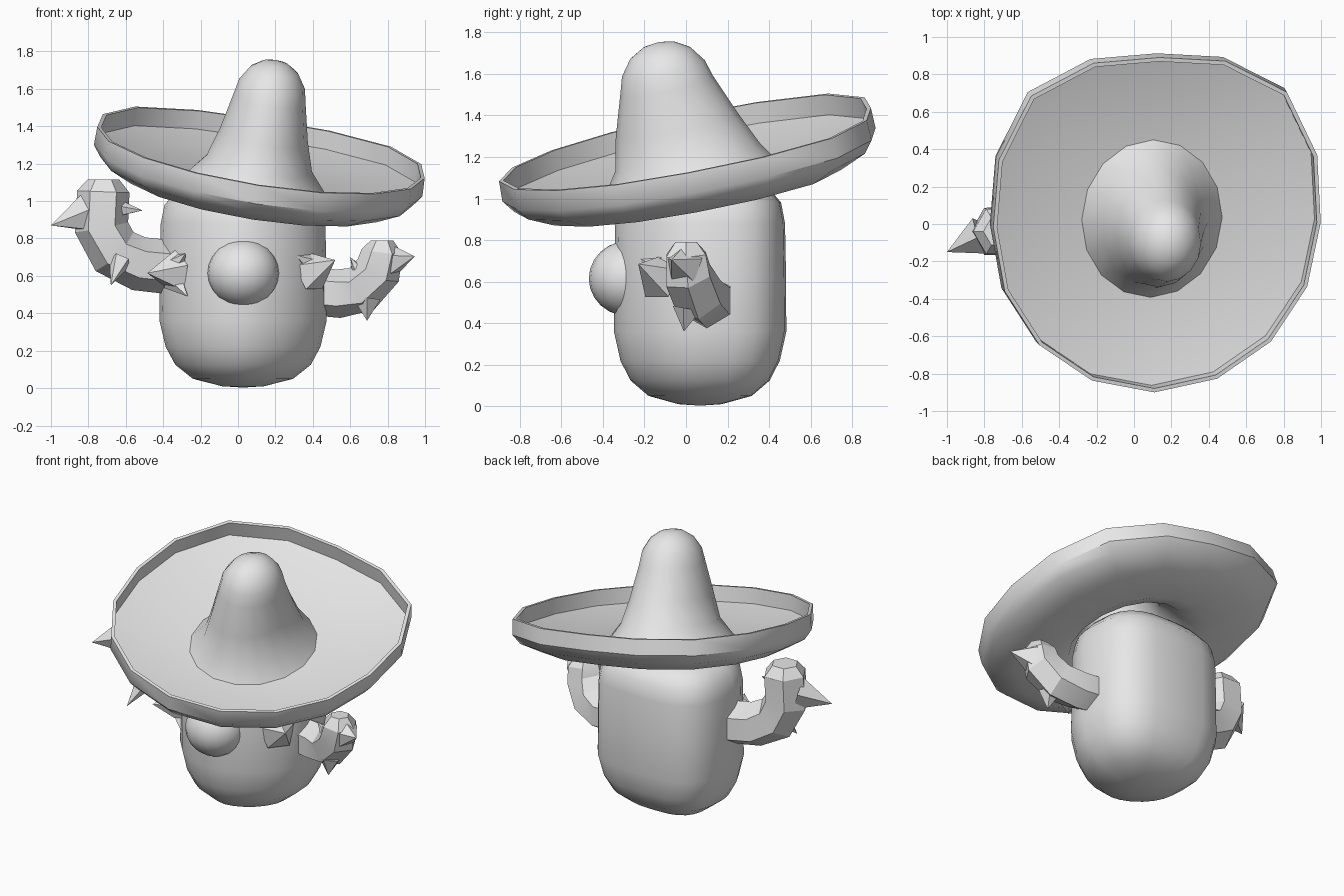
import bpy, bmesh, math
from mathutils import Vector, Matrix

cube = bpy.data.objects.get("Cube")
if cube:
    bpy.data.objects.remove(cube, do_unlink=True)

grey = bpy.data.materials.new("plain_grey")
grey.use_nodes = True
grey.diffuse_color = (0.8, 0.8, 0.8, 1)
grey.node_tree.nodes["Principled BSDF"].inputs["Base Color"].default_value = (0.8, 0.8, 0.8, 1)


def finish(name, bm, angle):
    """Clean the mesh, make the object and shade it."""
    bmesh.ops.remove_doubles(bm, verts=bm.verts, dist=0.0005)
    bmesh.ops.recalc_face_normals(bm, faces=bm.faces)
    mesh = bpy.data.meshes.new(name)
    bm.to_mesh(mesh)
    bm.free()
    mesh.materials.append(grey)
    obj = bpy.data.objects.new(name, mesh)
    bpy.context.collection.objects.link(obj)
    bpy.ops.object.select_all(action='DESELECT')
    obj.select_set(True)
    bpy.context.view_layer.objects.active = obj
    bpy.ops.object.shade_smooth_by_angle(angle=math.radians(angle))
    return obj


def loft(bm, rings):
    """Bridge rings of points with quads."""
    loops = [[bm.verts.new(p) for p in ring] for ring in rings]
    for a, b in zip(loops, loops[1:]):
        n = len(a)
        for i in range(n):
            j = (i + 1) % n
            bm.faces.new((a[i], a[j], b[j], b[i]))
    return loops


# Body: rounded column, squarer at the back
def body_ring(z, k, sides=24):
    ring = []
    for i in range(sides):
        a = 2 * math.pi * i / sides
        c, s = math.cos(a), math.sin(a)
        e = 2 / (3.1 if s > 0 else 1.76)
        ring.append((0.027 + k * 0.447 * math.copysign(abs(c) ** e, c),
                     0.068 + k * 0.415 * math.copysign(abs(s) ** e, s), z))
    return ring


BODY = [(0.003, 0), (0.01, 0.25), (0.05, 0.6), (0.125, 0.81), (0.22, 0.925), (0.36, 1.0),
        (0.62, 0.997), (0.88, 0.985), (0.98, 0.94), (1.06, 0.78), (1.09, 0.45), (1.1, 0)]
bm = bmesh.new()
loft(bm, [body_ring(z, k) for z, k in BODY])
finish("body", bm, 40)

# Nose ball
bm = bmesh.new()
bmesh.ops.create_uvsphere(bm, u_segments=20, v_segments=12, radius=1,
                          matrix=Matrix.Translation((0.028, -0.275, 0.615)) @ Matrix.Diagonal((0.193, 0.193, 0.182, 1)))
finish("nose", bm, 60)

# Hat: one hollow lathed shell; radius, height, depth stretch, depth shift
HAT = [(0, 0.515, 1.14, -0.03), (0.07, 0.5, 1.14, -0.03), (0.13, 0.46, 1.14, -0.03),
       (0.178, 0.385, 1.14, -0.03), (0.195, 0.3, 1.17, -0.03), (0.238, 0.1, 1.26, -0.02),
       (0.285, -0.06, 1.24, 0), (0.38, -0.175, 1.13, 0), (0.65, -0.15, 1.05, 0),
       (0.868, -0.1, 1.03, 0), (0.865, 0, 1.03, 0), (0.886, 0, 1.03, 0),
       (0.889, -0.1, 1.03, 0), (0.845, -0.16, 1.03, 0), (0.72, -0.222, 1.03, 0),
       (0.47, -0.245, 1.08, 0), (0.35, -0.2, 1.13, 0), (0.24, -0.06, 1.14, 0),
       (0.15, 0.35, 1.14, -0.03), (0, 0.45, 1.14, -0.03)]
SIDES = 16


def hat_ring(r, h, stretch, shift):
    """One ring; the wide brim bulges at its two back corners."""
    ring = []
    for i in range(SIDES):
        a = 2 * math.pi * i / SIDES
        c, s = math.cos(a), math.sin(a)
        bulge = 0.105 * (2 * c * s) ** 2 if s > 0 and r > 0.6 else 0
        k = r * (1 + bulge)
        ring.append((k * c, k * s * stretch + shift, h))
    return ring


bm = bmesh.new()
loft(bm, [hat_ring(*row) for row in HAT])
hat = finish("hat", bm, 38)
tilt = Vector((0, 0, 1)).rotation_difference(Vector((0.16, -0.2, 1)))
hat.matrix_world = Matrix.Translation((0.123, -0.005, 1.26)) @ tilt.to_matrix().to_4x4()


# Arms: six-sided bent tubes with a blunt end
def arm(name, path, sides=6):
    pts = [Vector(p[:3]) for p in path]
    rings = []
    for i, p in enumerate(pts):
        t = (pts[min(i + 1, len(pts) - 1)] - pts[max(i - 1, 0)]).normalized()
        side = Vector((0, 1, 0))
        side = (side - t * side.dot(t)).normalized()
        up = t.cross(side)
        r = path[i][3]
        rings.append([p + r * (side * math.cos(2 * math.pi * (k + 0.5) / sides)
                               + up * math.sin(2 * math.pi * (k + 0.5) / sides)) for k in range(sides)])
    bm = bmesh.new()
    loops = loft(bm, rings)
    bm.faces.new(loops[0])
    bm.faces.new(loops[-1])
    finish(name, bm, 25)


arm("right_arm", [(-0.3, 0.04, 0.64, 0.145), (-0.53, 0.0, 0.665, 0.145), (-0.66, -0.03, 0.73, 0.145),
                  (-0.73, -0.04, 0.86, 0.145), (-0.72, -0.04, 1.05, 0.14), (-0.72, -0.04, 1.115, 0.085)])
arm("left_arm", [(0.4, 0.11, 0.515, 0.125), (0.54, 0.1, 0.505, 0.13), (0.66, 0.06, 0.53, 0.13),
                 (0.75, 0.01, 0.63, 0.125), (0.77, 0.0, 0.73, 0.11), (0.77, 0.0, 0.79, 0.06)])


# Thorns: pointed cones from a base point to a tip
def thorn(name, base, tip, radius, sides=5):
    base, tip = Vector(base), Vector(tip)
    d = tip - base
    rot = d.to_track_quat('Z', 'Y').to_matrix().to_4x4()
    bm = bmesh.new()
    bmesh.ops.create_cone(bm, cap_ends=True, segments=sides, radius1=radius, radius2=0, depth=d.length,
                          matrix=Matrix.Translation((base + tip) / 2) @ rot)
    finish(name, bm, 25)


THORNS = [
    ("right_arm_outer_thorn", (-0.81, -0.06, 0.93), (-1.0, -0.15, 0.87), 0.11),
    ("right_arm_inner_thorn", (-0.64, -0.07, 0.96), (-0.51, -0.09, 0.95), 0.05),
    ("right_arm_lower_thorn", (-0.63, -0.13, 0.68), (-0.68, -0.23, 0.55), 0.06),
    ("left_arm_outer_thorn", (0.81, -0.01, 0.68), (0.945, -0.07, 0.705), 0.1),
    ("left_arm_lower_thorn", (0.69, 0.01, 0.47), (0.69, -0.01, 0.36), 0.075),
    ("left_arm_inner_thorn", (0.66, 0.03, 0.6), (0.6, 0.0, 0.7), 0.05),
    ("body_right_thorn", (-0.33, -0.13, 0.62), (-0.485, -0.23, 0.615), 0.12),
    ("body_right_lower_thorn", (-0.34, -0.13, 0.58), (-0.27, -0.23, 0.49), 0.07),
    ("body_right_upper_thorn", (-0.34, -0.13, 0.65), (-0.28, -0.23, 0.72), 0.07),
    ("body_left_thorn", (0.38, -0.12, 0.62), (0.52, -0.23, 0.685), 0.12),
    ("body_left_upper_thorn", (0.38, -0.13, 0.66), (0.31, -0.22, 0.71), 0.07),
]
for t in THORNS:
    thorn(*t)
